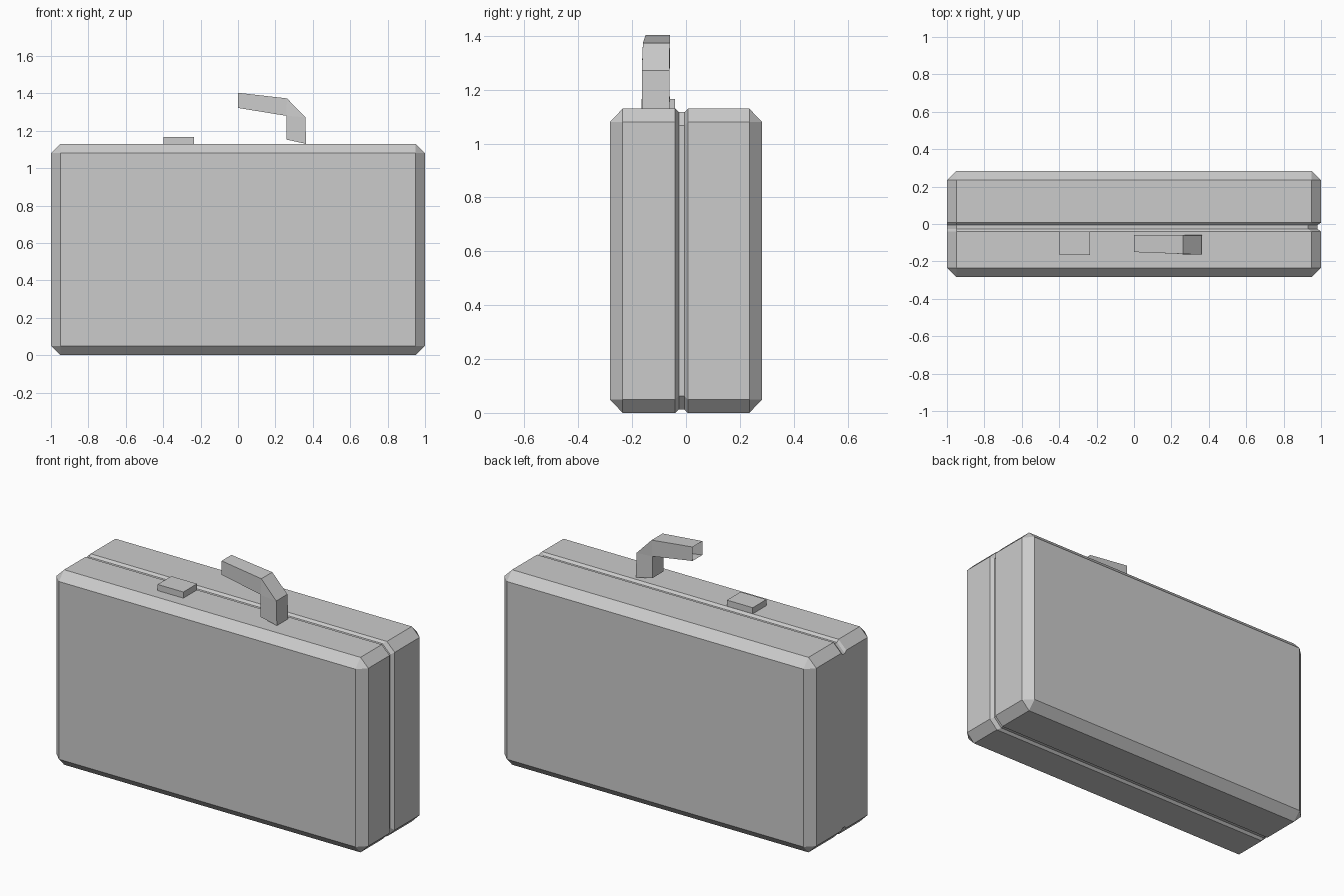
import bpy, bmesh

if "Cube" in bpy.data.objects:
    bpy.data.objects.remove(bpy.data.objects["Cube"])

def finish(name, bm):
    bmesh.ops.remove_doubles(bm, verts=bm.verts, dist=0.0005)
    bmesh.ops.recalc_face_normals(bm, faces=bm.faces)
    me = bpy.data.meshes.new(name)
    bm.to_mesh(me)
    bm.free()
    ob = bpy.data.objects.new(name, me)
    bpy.context.collection.objects.link(ob)
    return ob

def loft(name, rings, cap):
    """Skin a list of equal-length closed rings."""
    bm = bmesh.new()
    vs = [[bm.verts.new(p) for p in r] for r in rings]
    n = len(rings[0])
    for a, b in zip(vs, vs[1:]):
        for i in range(n):
            j = (i + 1) % n
            bm.faces.new((a[i], a[j], b[j], b[i]))
    if cap:
        bm.faces.new(vs[0])
        bm.faces.new(vs[-1])
    return finish(name, bm)

H, C = 1.13, 0.05   # case height, chamfer

def case_ring(y, left=0.0, right=0.0, vert=0.0, c=C):
    x0, x1, z0, z1 = -1 + left, 1 - right, vert, H - vert
    return [(x, y, z) for x, z in (
        (x0 + c, z0), (x1 - c, z0), (x1, z0 + c), (x1, z1 - c),
        (x1 - c, z1), (x0 + c, z1), (x0, z1 - c), (x0, z0 + c))]

# case: chamfered block, seam groove on top, bottom and right end
end = dict(left=C, right=C, vert=C, c=0)
groove = dict(right=0.02, vert=0.013)
loft("suitcase_body", [
    case_ring(-0.283, **end), case_ring(-0.235), case_ring(-0.04),
    case_ring(-0.026, **groove), case_ring(-0.006, **groove),
    case_ring(0.007), case_ring(0.235), case_ring(0.283, **end)], True)

# latch: small flat block on the lid edge
bm = bmesh.new()
bmesh.ops.create_cube(bm, size=1)
for v in bm.verts:
    v.co = (v.co.x * 0.165 - 0.317, v.co.y * 0.125 - 0.103, v.co.z * 0.045 + 1.143)
finish("latch", bm)

# handle: half arch, open at both ends
# each section: outer x, outer z, inner x, inner z, y front, y back
sections = [(0, 1.403, 0, 1.322, -0.15, -0.06),
            (0.262, 1.373, 0.258, 1.28, -0.16, -0.06),
            (0.36, 1.272, 0.258, 1.28, -0.164, -0.062),
            (0.364, 1.13, 0.258, 1.153, -0.164, -0.06)]
loft("handle", [[(ox, f, oz), (ox, b, oz), (ix, b, iz), (ix, f, iz)]
                for ox, oz, ix, iz, f, b in sections], False)
